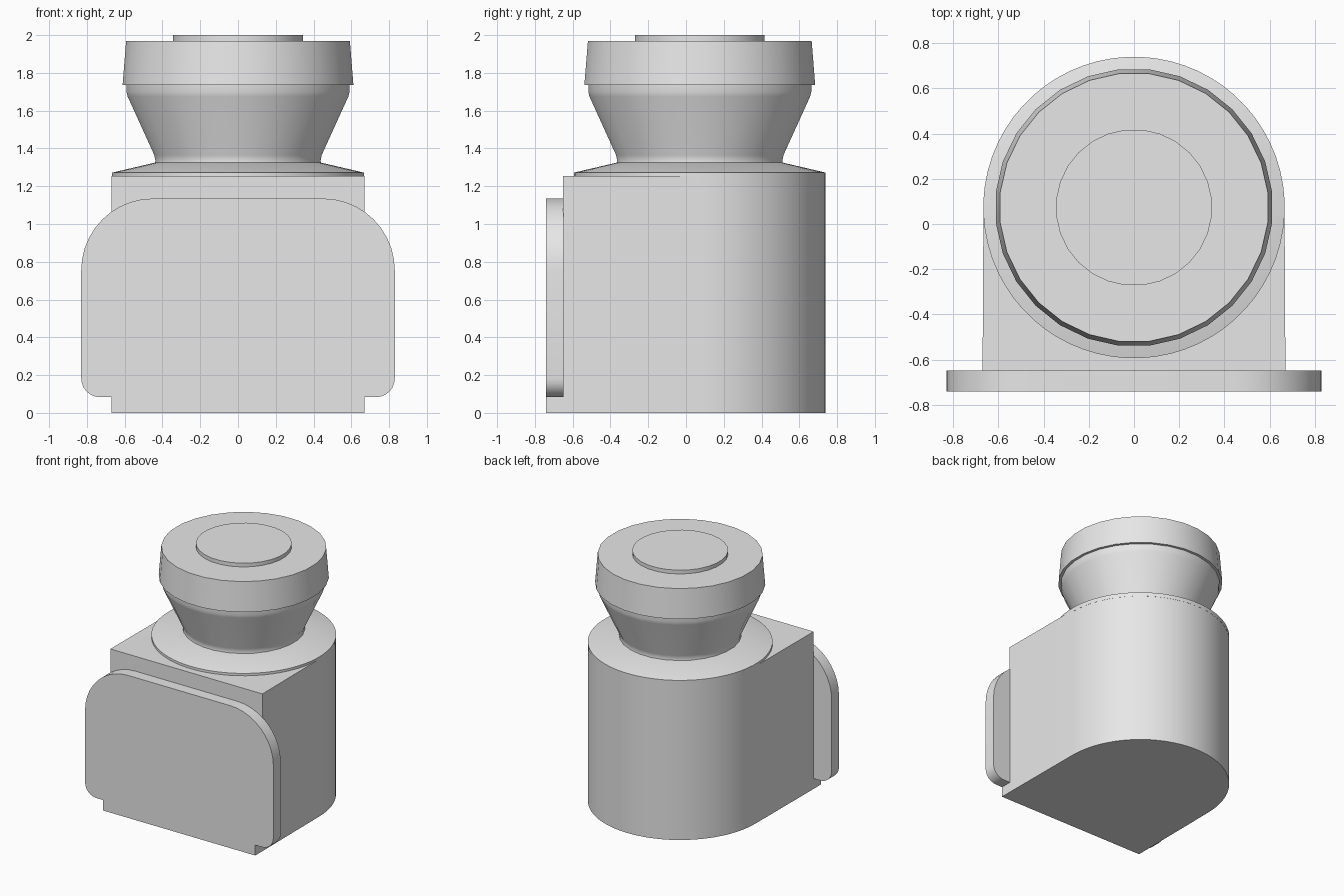
import bpy, bmesh
from math import pi, cos, sin, radians

cube = bpy.data.objects.get("Cube")
if cube:
    bpy.data.objects.remove(cube)

AXIS_Y = 0.073   # centre line of all the round parts

grey = bpy.data.materials.new("plain_grey")
grey.use_nodes = True
grey.diffuse_color = (0.8, 0.8, 0.8, 1)
grey.node_tree.nodes["Principled BSDF"].inputs["Base Color"].default_value = (0.8, 0.8, 0.8, 1)


def finish(bm, name):
    bmesh.ops.recalc_face_normals(bm, faces=bm.faces)
    mesh = bpy.data.meshes.new(name)
    bm.to_mesh(mesh)
    bm.free()
    mesh.materials.append(grey)
    ob = bpy.data.objects.new(name, mesh)
    bpy.context.collection.objects.link(ob)
    bpy.ops.object.select_all(action='DESELECT')
    bpy.context.view_layer.objects.active = ob
    ob.select_set(True)
    bpy.ops.object.shade_smooth_by_angle(angle=radians(30))
    return ob


def arc(cx, cy, r, start, end, steps):
    return [(cx + r * cos(a), cy + r * sin(a))
            for a in (radians(start + (end - start) * i / steps) for i in range(steps + 1))]


def extrude(name, points, offset):
    """Closed outline of 3D points pushed along an offset."""
    bm = bmesh.new()
    face = bm.faces.new([bm.verts.new(p) for p in points])
    new = bmesh.ops.extrude_face_region(bm, geom=[face])["geom"]
    bmesh.ops.translate(bm, vec=offset, verts=[v for v in new if isinstance(v, bmesh.types.BMVert)])
    return finish(bm, name)


def turned(name, profile, sides):
    """Capped solid of revolution from (radius, height) pairs."""
    bm = bmesh.new()
    rings = []
    for r, z in profile:
        angles = [2 * pi * (i + 0.5) / sides for i in range(sides)]
        rings.append([bm.verts.new((r * cos(a), AXIS_Y + r * sin(a), z)) for a in angles])
    for low, high in zip(rings, rings[1:]):
        for i in range(sides):
            j = (i + 1) % sides
            bm.faces.new((low[i], low[j], high[j], high[i]))
    bm.faces.new(rings[0])
    bm.faces.new(rings[-1])
    return finish(bm, name)


# Body: round back, straight sides, flat front
outline = arc(0, AXIS_Y, 0.666, 0, 180, 32) + [(-0.67, -0.65), (0.67, -0.65)]
extrude("body", [(x, y, 0) for x, y in outline], (0, 0, 1.253))

# Front plate: rounded shoulders, small lower corners and a foot tab
half = ([(0.67, 0), (0.67, 0.083)]
        + arc(0.73, 0.183, 0.1, -90, 0, 6)
        + arc(0.45, 0.755, 0.38, 0, 90, 10))
half = half + [(-x, z) for x, z in reversed(half)]
extrude("front_plate", [(x, -0.74, z) for x, z in half], (0, 0.092, 0))

# Round parts stacked on the body
turned("sloped_collar", [(0.667, 1.24), (0.667, 1.272), (0.44, 1.325)], 64)
turned("flared_neck", [(0.445, 1.31), (0.44, 1.335), (0.446, 1.365),
                       (0.588, 1.675), (0.594, 1.70), (0.594, 1.75)], 28)
turned("head_rim", [(0.615, 1.735), (0.596, 1.97)], 28)
turned("top_disc", [(0.346, 1.96), (0.346, 2.0)], 28)
